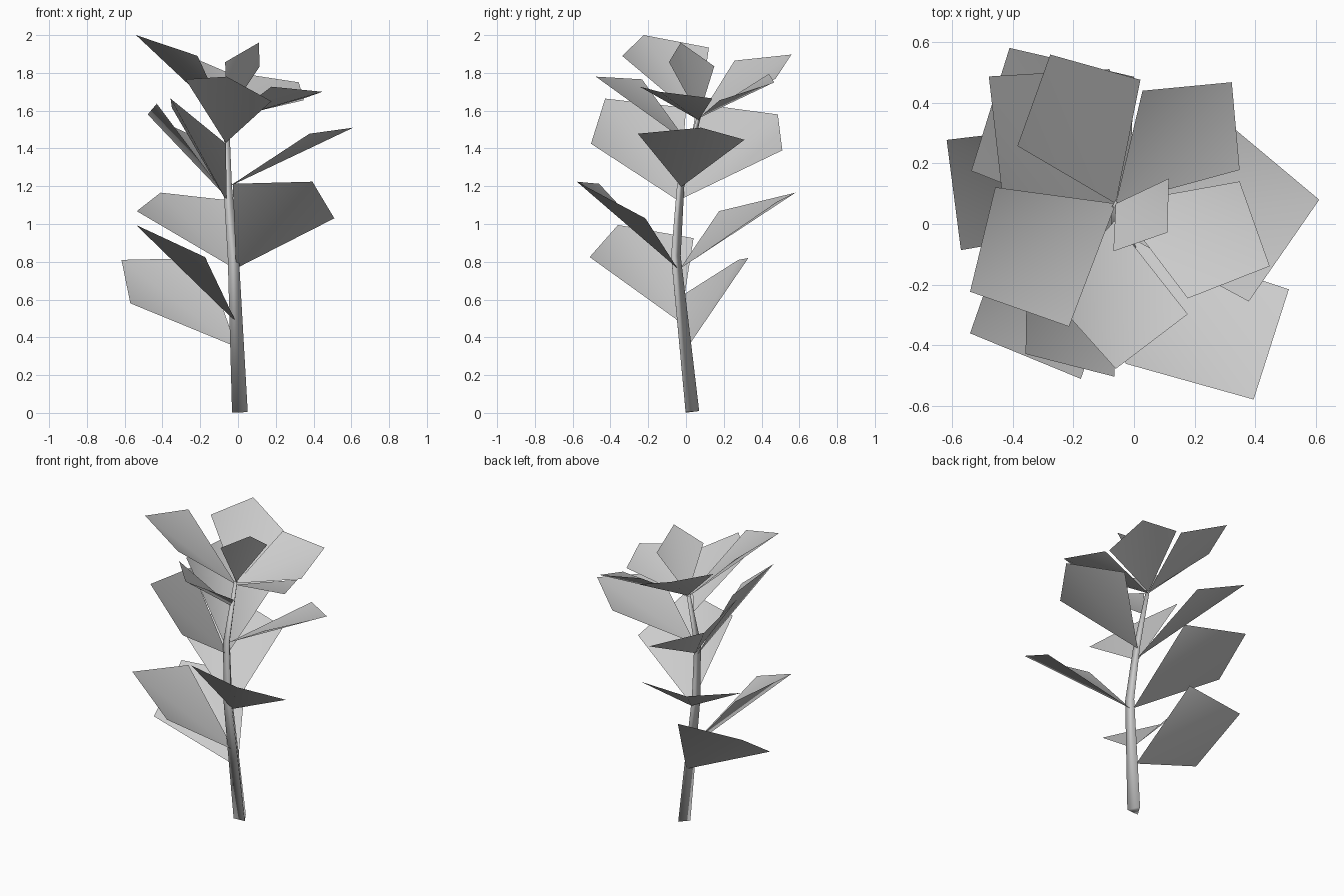
import bpy, math
from mathutils import Vector


def make_object(name, verts, faces):
    mesh = bpy.data.meshes.new(name)
    mesh.from_pydata(verts, [], faces)
    mesh.polygons.foreach_set("use_smooth", [True] * len(mesh.polygons))
    mesh.update()
    obj = bpy.data.objects.new(name, mesh)
    bpy.context.collection.objects.link(obj)
    return obj


# Stem: three-sided tapering tube along a bent path (x, y, z, radius)
path = [(0.01, 0.022, 0.005, 0.048), (-0.025, -0.062, 0.83, 0.034),
        (-0.055, -0.035, 1.2, 0.026), (-0.06, 0.065, 1.57, 0.014)]
points = [Vector(p[:3]) for p in path]
verts, faces = [], []
for i, p in enumerate(points):
    direction = points[min(i + 1, 3)] - points[max(i - 1, 0)]
    turn = Vector((0, 0, 1)).rotation_difference(direction)
    for a in (90, 210, 330):
        a = math.radians(a)
        verts.append(p + turn @ Vector((math.cos(a), math.sin(a), 0)) * path[i][3])
for i in range(3):
    for j in range(3):
        k = (j + 1) % 3
        faces.append((3 * i + j, 3 * i + k, 3 * i + 3 + k, 3 * i + 3 + j))
faces += [(2, 1, 0), (9, 10, 11)]
make_object("stem", verts, faces)


# Leaf: kite folded along its midrib, given as base, side, tip, side
def leaf(name, base, side_a, tip, side_b):
    make_object(name, [base, side_a, tip, side_b], [(0, 1, 2), (0, 2, 3)])


# Lower leaves
leaf("leaf_low_left", (-0.01, 0.01, 0.35),
     (-0.57, -0.086, 0.58), (-0.617, 0.277, 0.81), (-0.17, 0.33, 0.82))
leaf("leaf_low_front_left", (-0.01, -0.03, 0.48),
     (-0.175, -0.51, 0.825), (-0.54, -0.36, 0.995), (-0.40, 0.04, 0.925))
leaf("leaf_low_front_right", (-0.01, -0.045, 0.765),
     (0.51, -0.215, 1.03), (0.394, -0.578, 1.224), (-0.028, -0.46, 1.213))
leaf("leaf_low_back", (-0.02, -0.03, 0.765),
     (-0.536, 0.175, 1.068), (-0.41, 0.58, 1.166), (0.0, 0.485, 1.12))

# Middle leaves
leaf("leaf_mid_right", (-0.05, -0.025, 1.197),
     (0.378, -0.255, 1.478), (0.61, 0.08, 1.51), (0.335, 0.31, 1.446))
leaf("leaf_mid_front_left", (-0.06, -0.035, 1.12),
     (-0.064, -0.503, 1.425), (-0.357, -0.428, 1.664), (-0.35, 0.0, 1.615))
leaf("leaf_mid_back_left", (-0.05, -0.03, 1.13),
     (-0.43, 0.06, 1.637), (-0.478, 0.486, 1.58), (-0.08, 0.51, 1.39))

# Top leaves
leaf("leaf_top_front", (-0.065, 0.01, 1.43),
     (0.177, -0.297, 1.65), (-0.06, -0.477, 1.78), (-0.278, -0.233, 1.766))
leaf("leaf_top_left", (-0.06, 0.067, 1.55),
     (-0.214, -0.338, 1.89), (-0.54, -0.223, 2.0), (-0.457, 0.121, 1.934))
leaf("leaf_top_back_left", (-0.06, 0.067, 1.56),
     (-0.384, 0.257, 1.865), (-0.276, 0.558, 1.897), (0.021, 0.475, 1.77))
leaf("leaf_top_back_right", (-0.06, 0.067, 1.56),
     (0.028, 0.439, 1.795), (0.322, 0.467, 1.75), (0.348, 0.178, 1.655))
leaf("leaf_top_right", (-0.06, 0.067, 1.55),
     (0.348, 0.14, 1.665), (0.447, -0.139, 1.70), (0.177, -0.245, 1.727))
leaf("leaf_top_small", (-0.06, 0.067, 1.57),
     (-0.068, -0.09, 1.857), (0.11, -0.028, 1.96), (0.115, 0.15, 1.835))
